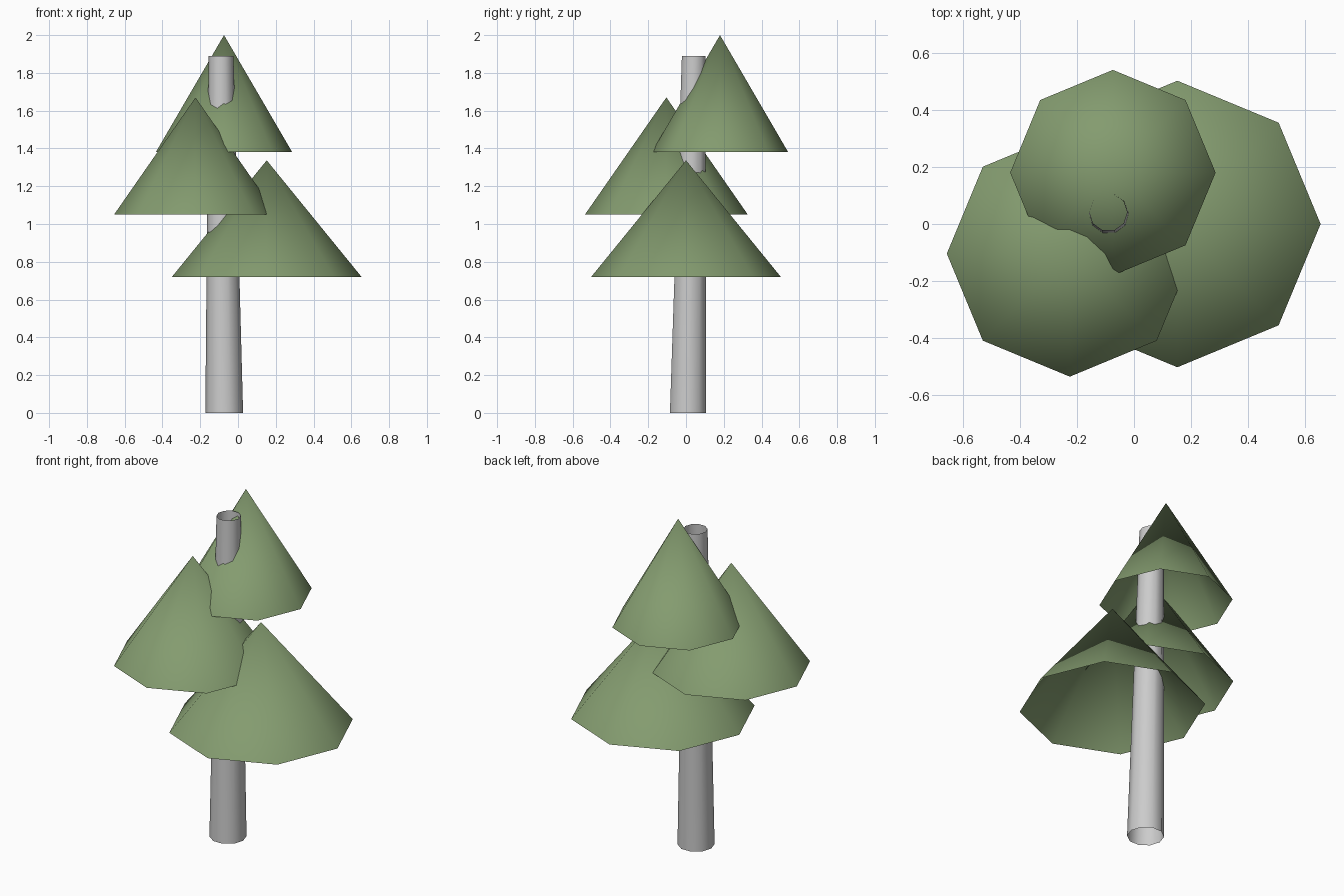
import bpy, math

if "Cube" in bpy.data.objects:
    bpy.data.objects.remove(bpy.data.objects["Cube"])

green = bpy.data.materials.new("foliage_green")
green.diffuse_color = (0.23, 0.33, 0.16, 1)
green.use_nodes = True
green.node_tree.nodes["Principled BSDF"].inputs["Base Color"].default_value = green.diffuse_color


def ring(center, radius, sides):
    x, y, z = center
    return [(x + radius * math.cos(math.tau * i / sides),
             y + radius * math.sin(math.tau * i / sides), z) for i in range(sides)]


def add_mesh(name, verts, faces, material=None):
    mesh = bpy.data.meshes.new(name)
    mesh.from_pydata(verts, [], faces)
    mesh.shade_smooth()
    if material:
        mesh.materials.append(material)
    obj = bpy.data.objects.new(name, mesh)
    bpy.context.collection.objects.link(obj)
    return obj


def foliage(name, x, y, base, tip, radius, sides=8):
    verts = ring((x, y, base), radius, sides) + [(x, y, tip)]
    faces = [(i, (i + 1) % sides, sides) for i in range(sides)]
    add_mesh(name, verts, faces, green)


# Trunk: slightly leaning, tapered tube with open ends
n = 10
verts = ring((-0.073, 0.01, 0), 0.1, n) + ring((-0.09, 0.041, 1.89), 0.066, n)
add_mesh("trunk", verts,
         [(i, (i + 1) % n, n + (i + 1) % n, n + i) for i in range(n)])

# Foliage: three open-bottomed cones set off-centre around the trunk
foliage("lower_foliage", 0.152, 0.0, 0.72, 1.337, 0.502)
foliage("middle_foliage", -0.225, -0.104, 1.05, 1.67, 0.431)
foliage("top_foliage", -0.074, 0.18, 1.382, 2.0, 0.36)
